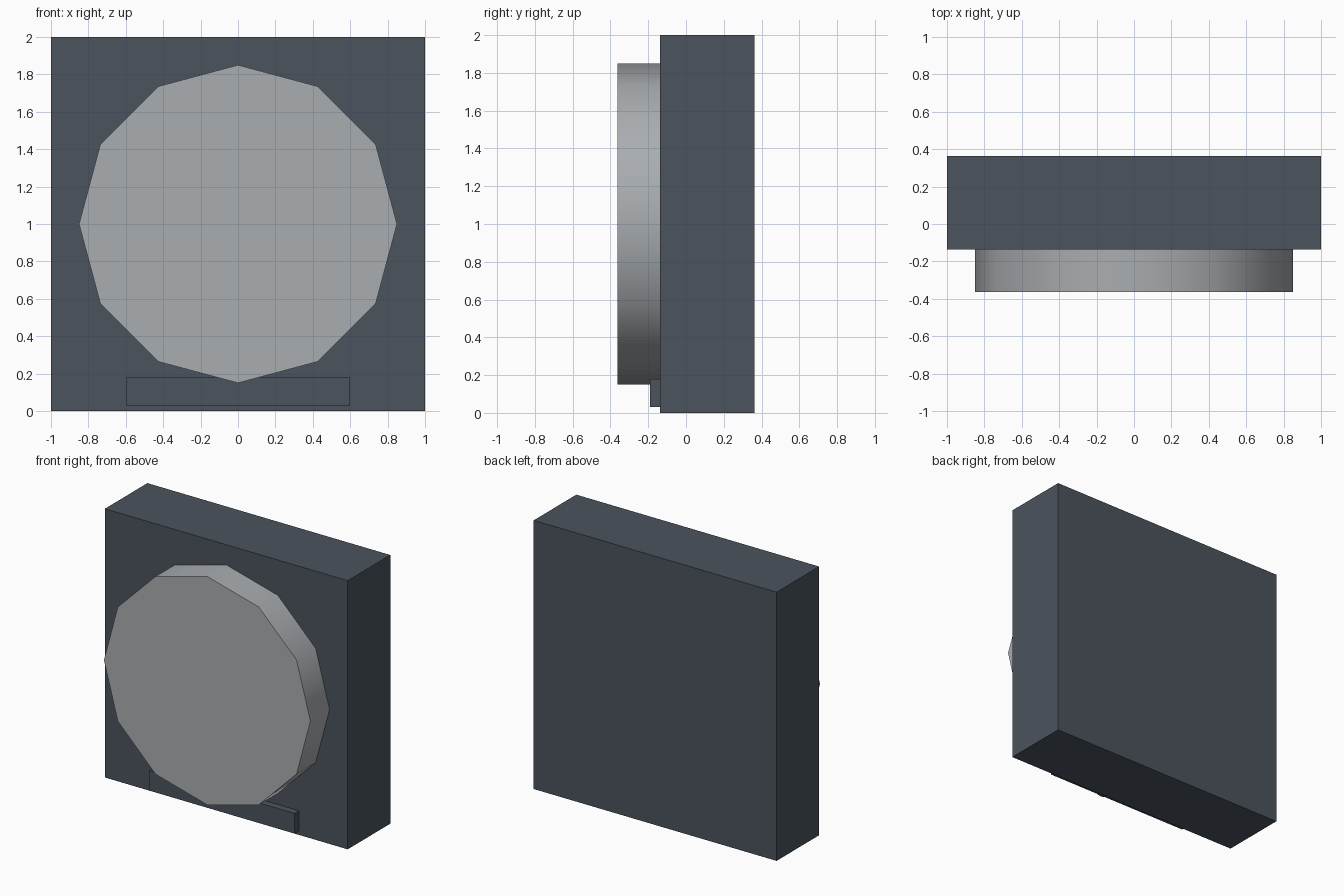
import bpy, math

if "Cube" in bpy.data.objects:
    bpy.data.objects.remove(bpy.data.objects["Cube"])


def material(name, color):
    m = bpy.data.materials.new(name)
    m.diffuse_color = (*color, 1)
    m.use_nodes = True
    m.node_tree.nodes["Principled BSDF"].inputs["Base Color"].default_value = m.diffuse_color
    return m


dark = material("dark slate", (0.069, 0.087, 0.109))
pale = material("pale grey", (0.40, 0.42, 0.44))


def box(name, x, y, z, mat):
    bpy.ops.mesh.primitive_cube_add(size=1)
    ob = bpy.context.object
    ob.name = name
    ob.location = [(a + b) / 2 for a, b in (x, y, z)]
    ob.scale = [b - a for a, b in (x, y, z)]
    bpy.ops.object.transform_apply(location=True, rotation=True, scale=True)
    ob.data.materials.append(mat)
    return ob


# Square housing and the low strip on its front
box("housing", (-1, 1), (-0.1375, 0.3625), (0, 2), dark)
box("bottom_strip", (-0.6, 0.6), (-0.19, -0.1375), (0.03, 0.18), dark)

# Twelve-sided front disc with a smooth rim
bpy.ops.mesh.primitive_cylinder_add(vertices=12, radius=0.85, depth=0.225,
                                    location=(0, -0.25, 1),
                                    rotation=(math.pi / 2, 0, 0))
disc = bpy.context.object
disc.name = "front_disc"
disc.data.materials.append(pale)
bpy.ops.object.shade_smooth_by_angle(angle=math.radians(40))
